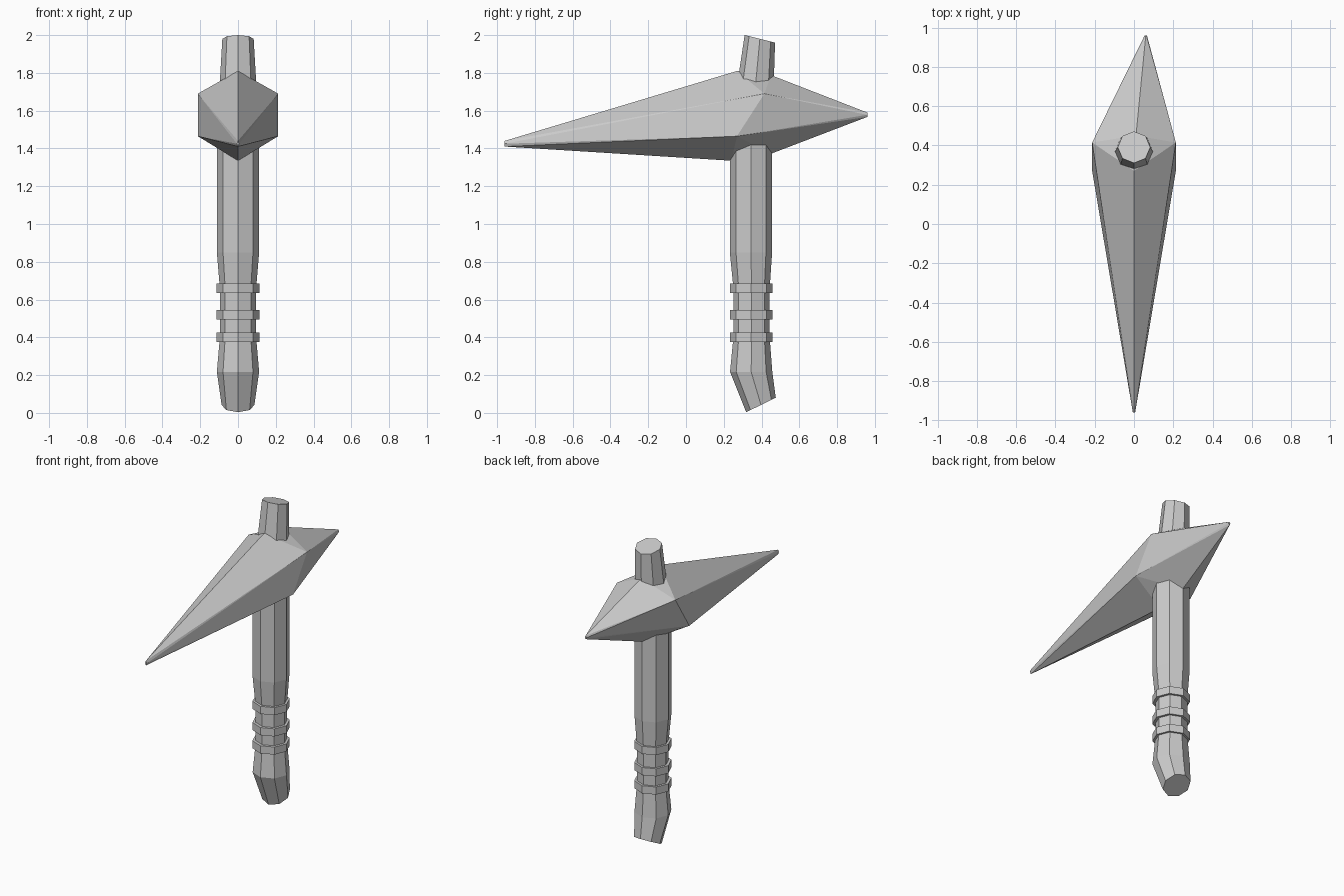
import bpy, bmesh
from math import sin, cos, pi, radians

if "Cube" in bpy.data.objects:
    bpy.data.objects.remove(bpy.data.objects["Cube"])


def finish(bm, name):
    bmesh.ops.recalc_face_normals(bm, faces=bm.faces)
    mesh = bpy.data.meshes.new(name)
    bm.to_mesh(mesh)
    bm.free()
    obj = bpy.data.objects.new(name, mesh)
    bpy.context.collection.objects.link(obj)
    return obj


def loft(name, rings, sides=8):
    """Skin octagonal rings given as (y, z, radius, tilt in degrees)."""
    bm = bmesh.new()
    loops = []
    for y, z, r, tilt in rings:
        t = radians(tilt)
        loop = []
        for i in range(sides):
            a = 2 * pi * i / sides
            d = r * sin(a)
            loop.append(bm.verts.new((r * cos(a), y + d * cos(t), z + d * sin(t))))
        loops.append(loop)
    for lo, hi in zip(loops, loops[1:]):
        for i in range(sides):
            j = (i + 1) % sides
            bm.faces.new((lo[i], lo[j], hi[j], hi[i]))
    bm.faces.new(loops[0][::-1])
    bm.faces.new(loops[-1])
    return finish(bm, name)


# Handle: bent butt, narrow grip, straight shaft, leaning top
loft("handle", [
    (0.397, 0.042, 0.087, 26),
    (0.345, 0.217, 0.112, 0),
    (0.347, 0.40, 0.096, 0),
    (0.347, 0.66, 0.096, 0),
    (0.344, 0.85, 0.112, 0),
    (0.344, 1.48, 0.112, 0),
    (0.391, 1.98, 0.083, -14),
])

# Grip bands
for n, z in enumerate((0.40, 0.52, 0.66)):
    loft(f"grip_band_{n + 1}", [(0.345, z - 0.025, 0.113, 0),
                                (0.345, z + 0.025, 0.113, 0)])

# Pick head: faceted stone, the convex hull of a mid section and two tips
points = [
    (0, 0.27, 1.81), (0.01, 0.45, 1.788),     # top ridge
    (0, 0.24, 1.335), (0, 0.45, 1.372),       # bottom ridge
    (0, -0.96, 1.44), (0, -0.96, 1.41),       # long front tip
    (0.06, 0.96, 1.59), (0.06, 0.96, 1.567),  # short back tip
]
for s in (-1, 1):
    points += [(s * 0.213, 0.415, 1.69), (s * 0.213, 0.27, 1.465),
               (s * 0.006, -0.96, 1.425), (0.06 + s * 0.006, 0.96, 1.578)]
bm = bmesh.new()
for p in points:
    bm.verts.new(p)
bmesh.ops.convex_hull(bm, input=bm.verts)
finish(bm, "pick_head")
